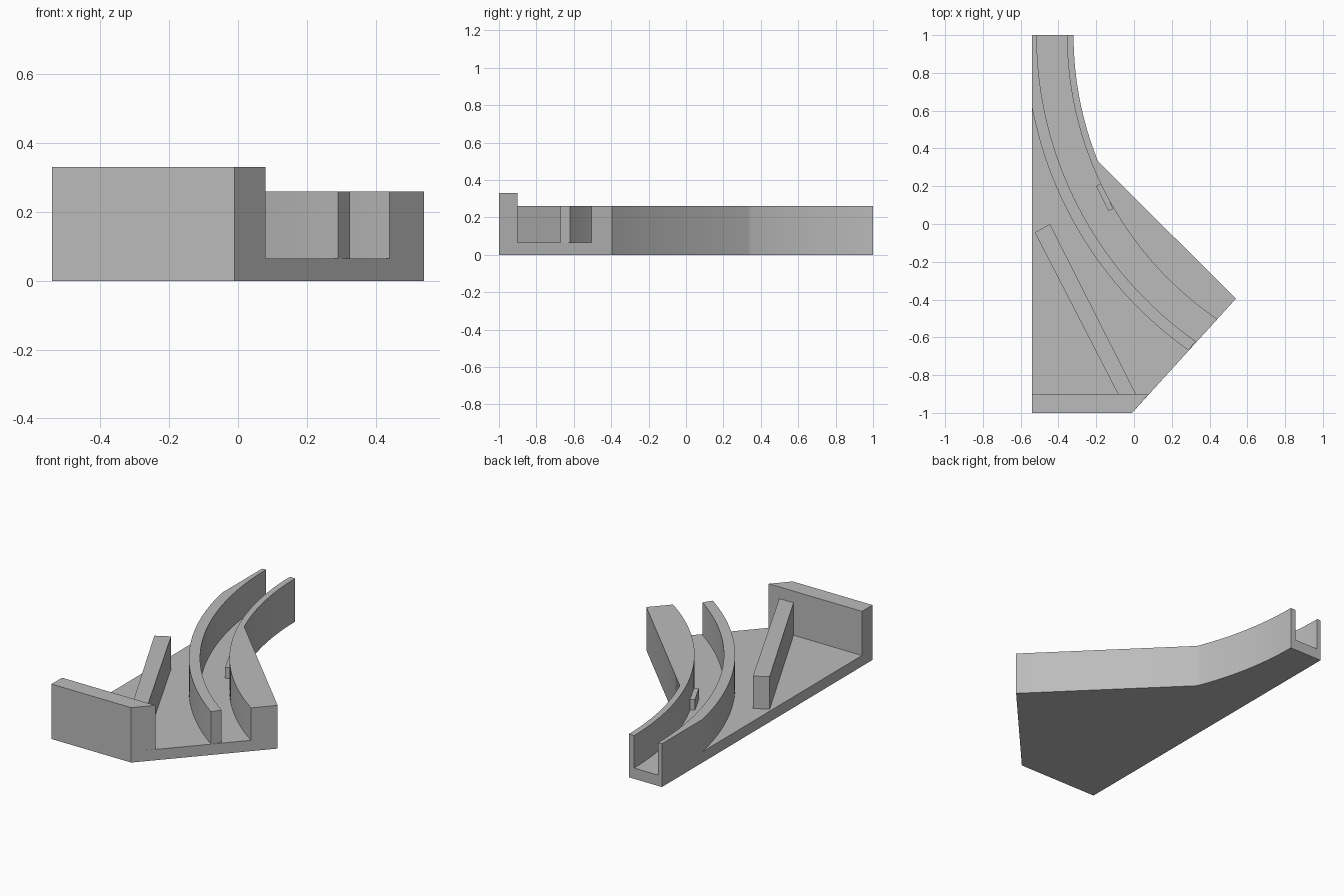
import bpy, bmesh, math

if "Cube" in bpy.data.objects:
    bpy.data.objects.remove(bpy.data.objects["Cube"])

CX, CY = 1.467, 1.0          # shared centre of the curved track walls
FLOOR, TOP = 0.065, 0.26
SIDE = -0.54                 # straight left side

grey = bpy.data.materials.new("plain grey")
grey.diffuse_color = (0.5, 0.5, 0.5, 1)
grey.use_nodes = True
grey.node_tree.nodes["Principled BSDF"].inputs["Base Color"].default_value = grey.diffuse_color


def arc(r, y0, y1, n=32):
    """Points of a track arc between two y positions."""
    a0, a1 = (math.asin((y - CY) / r) for y in (y0, y1))
    angles = [a0 + (a1 - a0) * i / n for i in range(n + 1)]
    return [(CX - r * math.cos(a), CY + r * math.sin(a)) for a in angles]


def prism(name, outline, z0, z1):
    """Extrude a plan outline between two heights."""
    bm = bmesh.new()
    face = bm.faces.new([bm.verts.new((x, y, z0)) for x, y in outline])
    ext = bmesh.ops.extrude_face_region(bm, geom=[face])
    for v in ext["geom"]:
        if isinstance(v, bmesh.types.BMVert):
            v.co.z = z1
    bmesh.ops.recalc_face_normals(bm, faces=bm.faces[:])
    me = bpy.data.meshes.new(name)
    bm.to_mesh(me)
    bm.free()
    me.materials.append(grey)
    ob = bpy.data.objects.new(name, me)
    bpy.context.collection.objects.link(ob)
    bpy.ops.object.select_all(action='DESELECT')
    ob.select_set(True)
    bpy.context.view_layer.objects.active = ob
    bpy.ops.object.shade_smooth_by_angle(angle=math.radians(25))
    return ob


# Base plate
outer_edge = arc(1.787, 1.0, 0.33)
tip = (0.54, -0.395)
prism("base_plate", [(SIDE, -1), (-0.01, -1), tip] + outer_edge[::-1] + [(SIDE, 1)], 0, FLOOR)

# Solid outer bank beside the track
prism("outer_bank", outer_edge + [tip] + arc(1.822, 1.0, -0.505)[::-1], FLOOR, TOP)

# Thin inner track wall, trimmed by the straight left side
prism("inner_track_wall",
      [(SIDE, 1)] + arc(1.982, 1.0, -0.62) + arc(2.043, 0.62, -0.67)[::-1], FLOOR, TOP)

# Taller front wall with its slanted end
prism("front_wall", [(SIDE, -1), (-0.01, -1), (0.08, -0.9), (SIDE, -0.9)], FLOOR, 0.33)

# Straight diagonal rail
prism("diagonal_rail", [(-0.525, -0.045), (-0.445, 0), (0.01, -0.9), (-0.085, -0.9)], FLOOR, TOP)

# Small stop block against the outer bank
prism("stop_block", [(-0.2, 0.2), (-0.175, 0.215), (-0.11, 0.08), (-0.135, 0.07)], FLOOR, 0.13)
